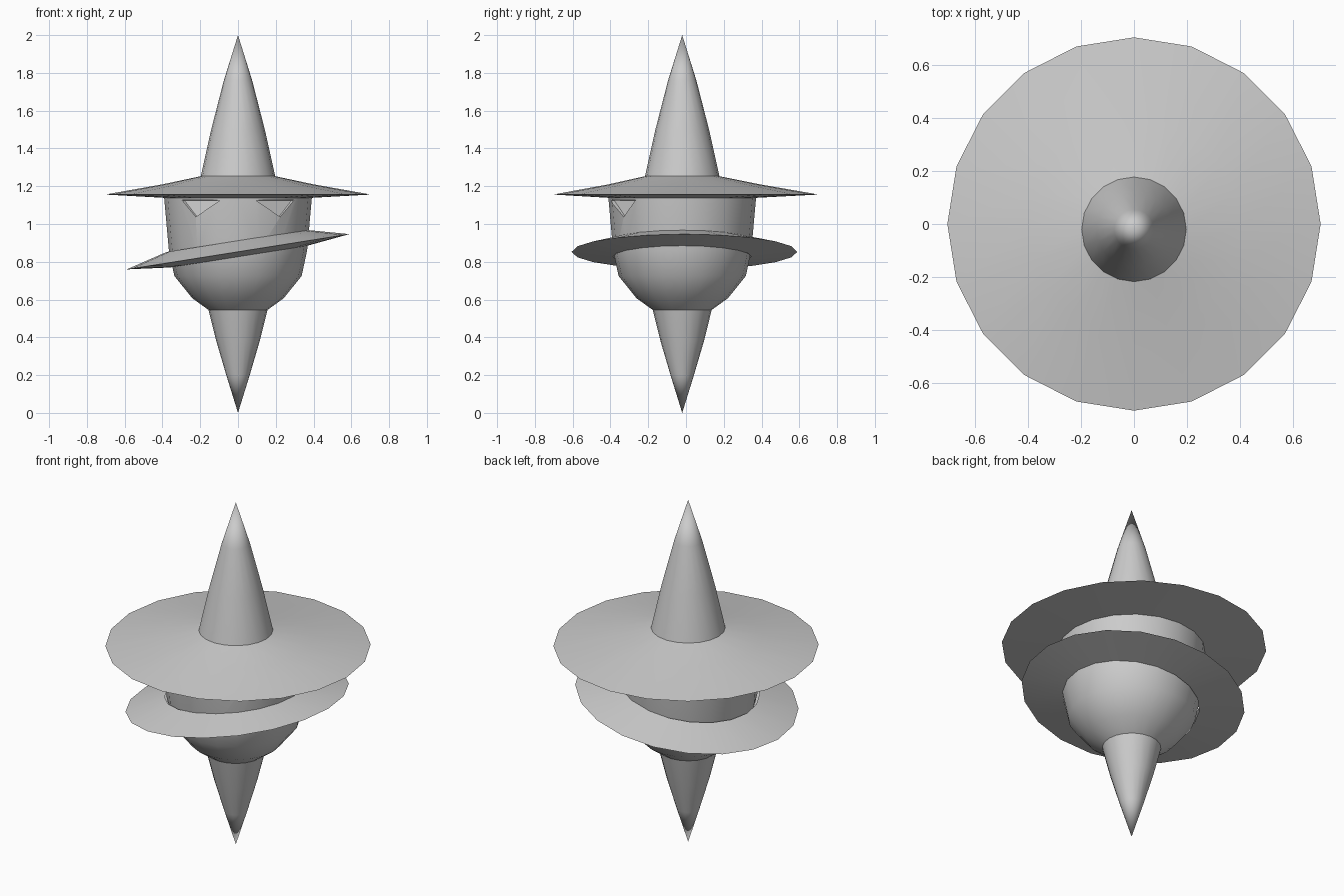
import bpy, bmesh, math
from mathutils import Vector

if "Cube" in bpy.data.objects:
    bpy.data.objects.remove(bpy.data.objects["Cube"])

SIDES = 20
CY = -0.02  # the head axis sits slightly forward


def finish(name, bm):
    bmesh.ops.remove_doubles(bm, verts=bm.verts, dist=1e-5)
    bmesh.ops.recalc_face_normals(bm, faces=bm.faces)
    mesh = bpy.data.meshes.new(name)
    bm.to_mesh(mesh)
    bm.free()
    obj = bpy.data.objects.new(name, mesh)
    bpy.context.collection.objects.link(obj)
    return obj


def lathe(name, rings, closed=False):
    """Spin rings of (radius, z, y centre) into a surface."""
    bm = bmesh.new()
    loops = []
    for r, z, cy in rings:
        loops.append([bm.verts.new((r * math.sin(2 * math.pi * i / SIDES),
                                    cy + r * math.cos(2 * math.pi * i / SIDES), z))
                      for i in range(SIDES)])
    for a, b in zip(loops, loops[1:] + (loops[:1] if closed else [])):
        for i in range(SIDES):
            j = (i + 1) % SIDES
            bm.faces.new((a[i], a[j], b[j], b[i]))
    return finish(name, bm)


def smooth(obj, angle=32):
    bpy.ops.object.select_all(action='DESELECT')
    obj.select_set(True)
    bpy.context.view_layer.objects.active = obj
    bpy.ops.object.shade_smooth_by_angle(angle=math.radians(angle))


# Pointed hat with wide brim, open where it meets the head
hat = lathe("hat", [(0.38, 1.138, CY), (0.703, 1.156, 0.0), (0.40, 1.21, -0.01),
                    (0.197, 1.253, CY), (0.142, 1.5, CY), (0.075, 1.76, CY),
                    (0.0, 2.0, CY)])
smooth(hat)

# Head, rounded jaw and spiked base
body = lathe("head_and_spike", [(r, z, CY) for r, z in (
    (0, 0), (0.062, 0.2), (0.115, 0.38), (0.156, 0.545), (0.242, 0.607),
    (0.337, 0.725), (0.366, 0.86), (0.391, 1.139), (0, 1.139))])

# Triangular eye recesses, cut on both sides
for side, label in ((-1, "left"), (1, "right")):
    bm = bmesh.new()
    pts = []
    for x, z in ((0.305, 1.13), (0.228, 1.03), (0.08, 1.128)):
        pts.append(Vector((side * x, CY - math.sqrt(0.387 ** 2 - x * x), z)))
    mid = sum(pts, Vector()) / 3
    out = Vector((mid.x, mid.y - CY, 0)).normalized()
    front = [bm.verts.new(mid + (p - mid) * 1.1 + out * 0.06) for p in pts]
    back = [bm.verts.new(mid + (p - mid) * 0.85 - out * 0.012) for p in pts]
    for v in front:
        v.co.z = min(v.co.z, 1.132)
    bm.faces.new(front)
    bm.faces.new(back)
    for i in range(3):
        j = (i + 1) % 3
        bm.faces.new((front[i], front[j], back[j], back[i]))
    cutter = finish(label + "_eye_cutter", bm)
    mod = body.modifiers.new(label + "_eye", 'BOOLEAN')
    mod.operation = 'DIFFERENCE'
    mod.solver = 'EXACT'
    mod.object = cutter
    bpy.context.view_layer.objects.active = body
    bpy.ops.object.modifier_apply(modifier=mod.name)
    bpy.data.objects.remove(cutter)
smooth(body)

# Tilted collar disc around the jaw
collar = lathe("collar", [(0.366, -0.026, CY), (0.597, 0.0, -0.008), (0.374, 0.058, CY)])
collar.location.z = 0.853
collar.rotation_euler.y = math.radians(-9)
smooth(collar)
